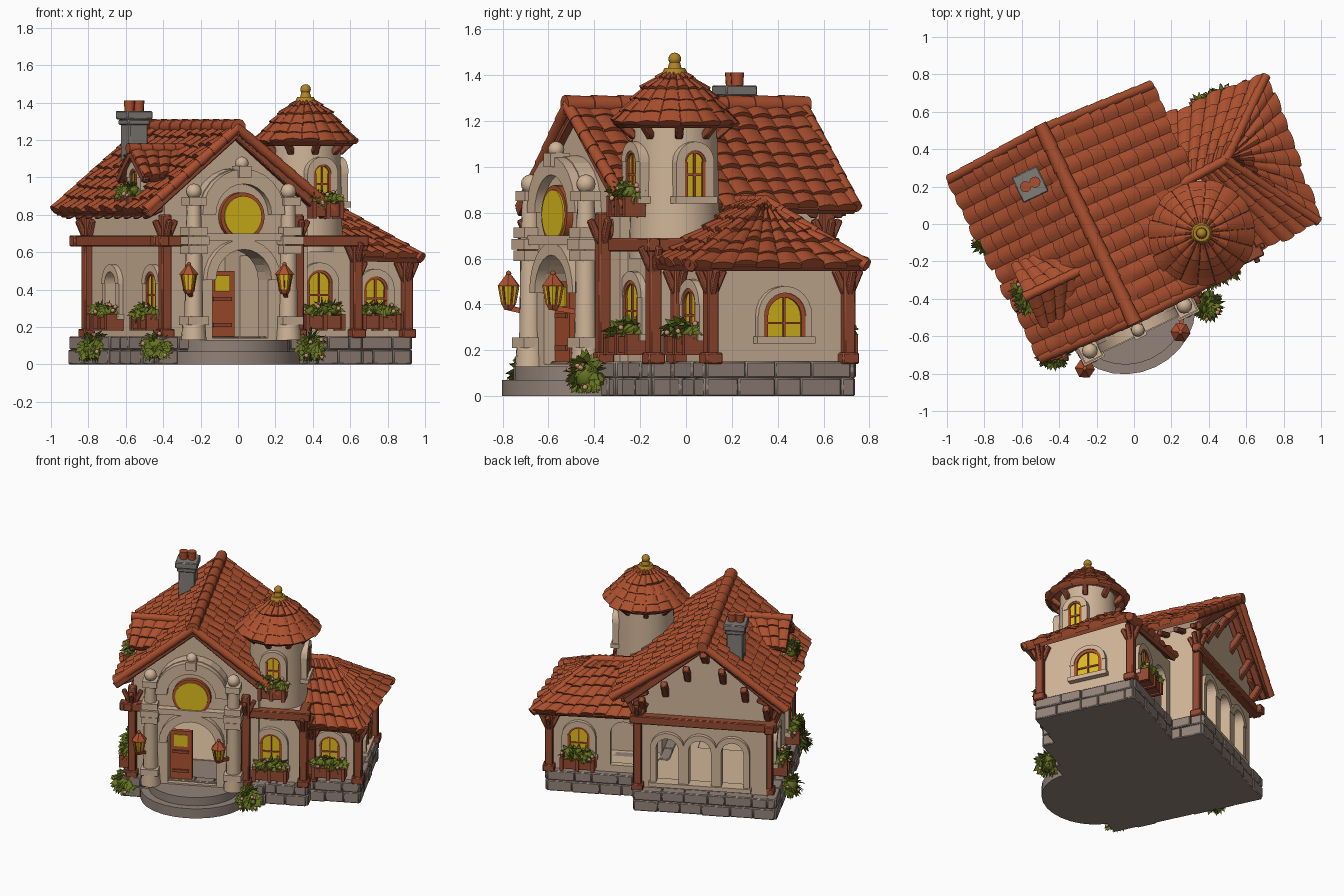
import bpy, bmesh, random
from math import sin, cos, pi, radians
from mathutils import Vector as V, Matrix as Mx

random.seed(4)
if "Cube" in bpy.data.objects:
    bpy.data.objects.remove(bpy.data.objects["Cube"])

COLOURS = {"clay": (.41, .08, .028), "wood": (.29, .066, .03), "plaster": (.63, .46, .315),
           "stone": (.29, .225, .19), "slate": (.22, .2, .185), "glass": (.72, .5, .012),
           "gold": (.44, .23, .02), "leaf": (.13, .17, .016), "blossom": (.6, .28, .18)}
MATS = {}
for cname, rgb in COLOURS.items():
    m = bpy.data.materials.new(cname)
    m.use_nodes = True
    m.diffuse_color = (*rgb, 1)
    m.node_tree.nodes["Principled BSDF"].inputs["Base Color"].default_value = (*rgb, 1)
    MATS[cname] = m

TURN = Mx.Rotation(radians(25.5), 4, "Z")   # the house stands at an angle
PARTS = {}


def part(name, colour):
    return PARTS.setdefault(name, (bmesh.new(), colour))[0]


def finish(name, bm, colour, recalc=True):
    bm.normal_update()
    if recalc:
        bmesh.ops.recalc_face_normals(bm, faces=bm.faces)
    bm.transform(TURN)
    me = bpy.data.meshes.new(name)
    bm.to_mesh(me)
    bm.free()
    me.materials.append(MATS[colour])
    ob = bpy.data.objects.new(name, me)
    bpy.context.collection.objects.link(ob)
    return ob


def at(u, v, z=0, ang=0):
    return Mx.Translation((u, v, z)) @ Mx.Rotation(radians(ang), 4, "Z")


def box(bm, lo, hi, m=Mx()):
    lo, hi = V(lo), V(hi)
    bmesh.ops.create_cube(bm, size=1, matrix=m @ Mx.Translation((lo + hi) / 2) @ Mx.Diagonal((*(hi - lo), 1)))


def along(a, b):
    a, b = V(a), V(b)
    return Mx.Translation((a + b) / 2) @ (b - a).to_track_quat("Z", "Y").to_matrix().to_4x4(), (b - a).length


def beam(bm, a, b, w):
    m, d = along(a, b)
    bmesh.ops.create_cube(bm, size=1, matrix=m @ Mx.Diagonal((w, w, d, 1)))


def cyl(bm, a, b, r0, r1, n=14, m=Mx()):
    t, d = along(a, b)
    bmesh.ops.create_cone(bm, cap_ends=True, segments=n, radius1=r0, radius2=r1, depth=d, matrix=m @ t)


def ball(bm, c, r):
    bmesh.ops.create_uvsphere(bm, u_segments=12, v_segments=8, radius=r, matrix=Mx.Translation(c))


def prism(bm, pts, y0, y1, m=Mx()):
    f, b = ([bm.verts.new(m @ V((x, y, z))) for x, z in pts] for y in (y0, y1))
    bm.faces.new(f)
    bm.faces.new(b[::-1])
    for i in range(len(pts)):
        j = (i + 1) % len(pts)
        bm.faces.new((f[i], b[i], b[j], f[j]))


def arc(r, zc, n=12):
    return [(r * cos(pi * i / n), zc + r * sin(pi * i / n)) for i in range(n + 1)]


def arch(bm, w, z0, zs, y0, y1, m=Mx()):
    prism(bm, [(-w, z0), (w, z0)] + arc(w, zs), y0, y1, m)


def band(bm, r0, r1, zc, y0, y1, m=Mx()):
    prism(bm, arc(r1, zc) + arc(r0, zc)[::-1], y0, y1, m)


def tiles(bm, a, b, c, d, cols, rows, lift=.019):
    """Overlapping barrel tiles on the patch a-b (eave) to d-c (top), over a board."""
    a, b, c, d = map(V, (a, b, c, d))
    n = (b - a).cross(d - a).normalized()
    up = n.z > 0
    n = n if up else -n
    spot = lambda s, t: a.lerp(b, s).lerp(d.lerp(c, s), t)
    for r in range(rows):
        for i in range(cols):
            t0 = (r + random.uniform(-.18, .12)) / rows
            t1 = min((r + 1.25) / rows, 1)
            k = random.uniform(.7, 1.2) * lift
            strips = []
            for j in range(5):
                s, hump = (i + j / 4) / cols, k * .8 * sin(pi * j / 4)
                strips.append([bm.verts.new(p) for p in (spot(s, t0) - n * .008, spot(s, t0) + n * (k + hump),
                                                         spot(s, t1) + n * (.003 + hump * .7))])
            for p, q in zip(strips, strips[1:]):
                for e in (0, 1):
                    f = (p[e], q[e], q[e + 1], p[e + 1])
                    bm.faces.new(f if up else f[::-1])
    under = part("roof_boards", "wood")
    ring = [a, b, c, d] if (c - d).length > 1e-4 else [a, b, c]
    res = [[under.verts.new(p - n * h) for p in ring] for h in (.004, .032)]
    under.faces.new(res[0])
    under.faces.new(res[1][::-1])
    for i in range(len(ring)):
        j = (i + 1) % len(ring)
        under.faces.new((res[0][i], res[1][i], res[1][j], res[0][j]))


def ridge(bm, a, b, r, n):
    a, b = V(a), V(b)
    for i in range(n):
        cyl(bm, a.lerp(b, i / n), a.lerp(b, (i + 1.1) / n), r * 1.08, r * .92, 10)


def foliage(c, size, count):
    bm, c = part("foliage", "leaf"), V(c)
    for _ in range(count):
        d = V([random.gauss(0, 1) for _ in range(3)]).normalized()
        p = c + V([d[i] * size[i] * random.uniform(.6, 1) for i in range(3)])
        p.z = max(p.z, .045)
        side, tip = d.orthogonal().normalized() * .018, (d + V((0, 0, -.5))).normalized() * .036
        if side.cross(tip).z < 0:
            side = -side
        bm.faces.new([bm.verts.new(q) for q in (p - tip, p + side, p + tip, p - side)])
        if random.random() < .07:
            ball(part("blossoms", "blossom"), p + d * .01, .012)
    bmesh.ops.create_icosphere(bm, subdivisions=2, radius=.75, matrix=Mx.Translation(c) @ Mx.Diagonal((*size, 1)))


def flower_box(u, v, z, ang, w=.09):
    m = at(u, v, z, ang)
    box(part("flower_boxes", "wood"), (-w, -.09, -.03), (w, -.01, .04), m)
    for x in (-w, 0, w):
        box(part("flower_boxes", "wood"), (x - .012, -.1, -.04), (x + .012, 0, .05), m)
    for x in (-w * .6, 0, w * .6):
        foliage(m @ V((x, -.055, .06 + random.uniform(-.01, .02))), (.05, .05, .04), 36)


def window(u, v, z, ang, w, h, glass=True, planter=True, wide=.04):
    """Arched window: z is the sill, h the height of the spring."""
    m, st, fr = at(u, v, z, ang), part("window_surrounds", "plaster"), part("window_frames", "clay")
    for s in (-1, 1):
        x = s * (w + wide / 2)
        box(st, (x - wide / 2, -.026, 0), (x + wide / 2, .03, h), m)
        if glass:
            box(fr, (s * w * .9 - .01, -.024, 0), (s * w * .9 + .01, .01, h), m)
    band(st, w, w + wide, h, -.03, .03, m)
    box(st, (-w - wide - .01, -.04, -.03), (w + wide + .01, .02, 0), m)
    if glass:
        band(fr, w * .8, w, h, -.024, .01, m)
        arch(part("window_panes", "glass"), w * .92, 0, h, -.014, -.006, m)
        box(fr, (-.005, -.022, 0), (.005, 0, h + w * .9), m)
        box(fr, (-w, -.022, h * .6), (w, 0, h * .6 + .01), m)
    if planter:
        flower_box(u, v, z - .05, ang, w + .03)


def cut(ob, cutters):
    """Cut openings for good and drop the cutters."""
    for bm in cutters:
        tool = finish("cutter", bm, "plaster")
        tool.hide_render = True
        mod = ob.modifiers.new("opening", "BOOLEAN")
        mod.operation, mod.solver, mod.object = "DIFFERENCE", "EXACT", tool
        me = bpy.data.meshes.new_from_object(ob.evaluated_get(bpy.context.evaluated_depsgraph_get()))
        ob.modifiers.clear()
        ob.data = me
        bpy.data.objects.remove(tool)


def cutter(fn, *args):
    bm = bmesh.new()
    fn(bm, *args)
    return bm


RU, LEFT, REAR = -.225, -.635, .555   # main house: ridge line, left wall, back wall
BACK_ARCHES = (.03, -.19, -.41)

# Walls
gable = lambda e: [(LEFT + e, .1 + e), (.21 - e, .1 + e), (.21 - e, .86), (RU, 1.21 - e), (LEFT + e, .86)]
passage = lambda: cutter(box, (.1, 0, .15), (.32, .32, .58))
main = finish("main_walls", cutter(prism, gable(0), -.42, REAR), "plaster")
cut(main, [cutter(prism, gable(.045), -.375, REAR - .045), cutter(arch, .165, .14, .45, -.3, .3, at(RU, -.42)),
           passage(), cutter(arch, .065, .27, .43, -.1, .1, at(LEFT, .2, 0, -90))]
    + [cutter(arch, .075, .2, .45, -.1, .1, at(u, REAR)) for u in BACK_ARCHES])
wing = finish("wing_walls", cutter(box, (.19, -.28, .1), (.85, .36, .63)), "plaster")
cut(wing, [cutter(box, (.235, -.235, .15), (.805, .315, .6)), passage(),
           cutter(arch, .09, .2, .43, -.1, .1, at(.36, .36))])
box(part("tower_base", "plaster"), (.16, -.38, .1), (.5, .02, .68))
tower = part("tower", "plaster")
cyl(tower, (.305, -.2, .6), (.305, -.2, 1.2), .2, .185, 24)

# Stone foundation with loose blocks round each edge
found, blocks = part("foundation", "stone"), part("foundation_blocks", "stone")
for u0, u1, v0, v1 in ((-.7, .25, -.46, .61), (.1, .53, -.42, .1), (.2, .87, -.32, .395)):
    box(found, (u0, v0, 0), (u1, v1, .14))
    for ang, x0, x1, off in ((0, u0, u1, -v0), (180, -u1, -u0, v1), (90, v0, v1, u1), (-90, -v1, -v0, -u0)):
        for z0, z1 in ((0, .078), (.08, .15)):
            x = x0
            while x < x1 - .01:
                nx = min(x + random.uniform(.1, .2), x1)
                y = -off - random.uniform(.006, .018)
                box(blocks, (x, y, z0), (nx - .001, y + .07, z1), Mx.Rotation(radians(ang), 4, "Z"))
                x = nx
# Rounded entrance steps
for r, z0, z1 in ((.32, 0, .07), (.27, .07, .13)):
    cyl(part("entrance_steps", "stone"), (0, 0, z0), (0, 0, z1), r, r, 28, at(RU, -.42) @ Mx.Diagonal((1.12, 1, 1, 1)))

# Entrance portal: arch below, round window above
portal = finish("portal_wall", cutter(arch, .25, .1, .8, -.07, .02, at(RU, -.43)), "plaster")
cut(portal, [cutter(arch, .165, .14, .45, -.3, .3, at(RU, -.43))])
trim, pm = part("portal_trim", "plaster"), at(RU, -.5)
band(trim, .165, .22, .45, -.045, .03, pm)
band(trim, .165, .245, .8, -.045, .03, pm)
box(trim, (-.3, -.05, .66), (.3, .03, .7), pm)
box(trim, (-.035, -.065, 1.0), (.035, .03, 1.06), pm)
ball(trim, pm @ V((0, -.02, 1.075)), .036)
cyl(part("round_window_frame", "clay"), (0, -.03, .79), (0, .02, .79), .13, .13, 24, pm)
cyl(part("window_panes", "glass"), (0, -.038, .79), (0, -.03, .79), .11, .11, 24, pm)
for s in (-1, 1):
    x = s * .28
    for z0, z1, r in ((.13, .22, .068), (.24, .6, .05), (.72, .86, .042)):
        cyl(trim, (x, -.01, z0), (x, -.01, z1), r, r * .9, 12, pm)
    for z, g in ((.23, .06), (.61, .055), (.66, .062), (.71, .055), (.87, .05)):
        box(trim, (x - g, -.01 - g, z - .02), (x + g, -.01 + g, z + .025), pm)
    ball(trim, pm @ V((x, -.01, .925)), .042)
# Half-open door
box(part("door", "clay"), (-.385, -.45, .14), (-.235, -.42, .5))
for z in (.2, .34):
    box(part("door_boards", "wood"), (-.365, -.46, z), (-.255, -.44, z + .02))
box(part("door_pane", "glass"), (-.355, -.458, .39), (-.265, -.45, .475))

# Lanterns on brackets
lamp, glow = part("lanterns", "clay"), part("lantern_glass", "glass")
for u, v, hold in ((-.57, -.585, -.505), (-.025, -.63, .05)):
    cyl(glow, (u, v, .4), (u, v, .48), .03, .046, 6)
    cyl(lamp, (u, v, .48), (u, v, .53), .054, .012, 6)
    cyl(lamp, (u, v, .375), (u, v, .4), .02, .034, 6)
    ball(lamp, (u, v, .535), .012)
    for k in range(6):
        d = V((cos(k * pi / 3), sin(k * pi / 3), 0))
        beam(lamp, V((u, v, .4)) + d * .028, V((u, v, .48)) + d * .043, .008)
    beam(lamp, (u, v, .385), (hold, -.5, .36), .022)

# Windows
window(LEFT, .2, .27, -90, .065, .16, glass=False)
window(LEFT, -.3, .27, -90, .065, .16)
window(.29, -.38, .27, 0, .075, .16)
window(.67, -.28, .27, 0, .07, .13)
window(.85, .06, .26, 90, .1, .09, planter=False, wide=.03)
window(.66, .36, .27, 180, .075, .13)
window(.305, -.385, .87, 0, .05, .15)
window(.487, -.2, .87, 90, .05, .15, planter=False)
window(-.64, -.1, .9, -90, .045, .1)
for u in BACK_ARCHES:
    window(u, REAR, .2, 180, .075, .25, glass=False, planter=False)

# Timber frame: posts with braces, then belt beams and rafter ends
tim = part("timber_frame", "wood")
for u, v, h in ((-.64, -.435, .8), (-.645, .51, .8), (.23, .57, .8), (.51, -.4, .68), (.86, -.29, .58),
                (.86, .37, .58), (.13, -.465, .8), (.55, -.3, .58)):
    beam(tim, (u, v, .14), (u, v, h), .055)
    box(tim, (u - .04, v - .04, .14), (u + .04, v + .04, .19))
    for du, dv in ((.06, 0), (-.06, 0), (0, .06), (0, -.06)):
        beam(tim, (u, v, h - .16), (u + du, v + dv, h - .03), .03)
for a, b in (((-.665, -.48), (-.665, .64)), ((-.71, .58), (.28, .58)), ((.08, -.42), (.56, -.42)),
             ((.51, -.44), (.51, .0)), ((-.72, -.445), (-.52, -.445))):
    beam(tim, (*a, .66), (*b, .66), .06)
for k in range(9):
    v = -.38 + k * .12
    beam(tim, (-.74, v, .79), (-.58, v, .86), .035)
    beam(tim, (.34, v, .79), (.16, v, .86), .035)
for s in (-1, 1):
    for v in (-.435, .61):
        beam(tim, (RU, v, 1.235), (RU + s * .53, v, .8), .05)
    for k in (.12, .27, .42):
        z = 1.18 - k * .82
        beam(tim, (RU + s * k, REAR - .02, z - .13), (RU + s * k, .63, z - .01), .045)
beam(tim, (RU, .5, 1.07), (RU, .64, 1.19), .05)

# Main roof, its corners slightly out of square
roof = part("main_roof", "clay")
for fu, fv, bu, bv in ((-.755, -.435, -.785, .64), (.35, -.45, .4, .63)):
    tiles(roof, (fu, fv, .82), (bu, bv, .82), (RU, .67, 1.265), (RU, -.465, 1.265), 12, 8)
    ridge(roof, (fu, fv, .825), (RU, -.465, 1.265), .027, 7)
    ridge(roof, (bu, bv, .825), (RU, .67, 1.265), .027, 7)
ridge(roof, (RU, -.48, 1.27), (RU, .685, 1.27), .04, 9)
# Wing roof with a hipped end
wr, top, inner = part("wing_roof", "clay"), (.595, .1, .85), (.22, .08, .85)
front, back = (.895, -.41, .57), (.975, .41, .57)
tiles(wr, (.52, -.41, .58), front, top, (.42, .09, .85), 5, 6)
tiles(wr, front, back, top, top, 8, 6)
tiles(wr, back, (.3, .45, .6), inner, top, 8, 6)
for p in (front, back, inner):
    ridge(wr, p, top, .026, 6)
# Dormer
box(part("dormer_walls", "plaster"), (-.63, -.2, .8), (-.4, 0, 1.04))
prism(part("dormer_walls", "plaster"), [(-.1, 1.03), (.1, 1.03), (0, 1.14)], 0, .3, at(-.63, -.1, 0, -90))
for s in (-1, 1):
    v = -.1 + s * .17
    tiles(part("dormer_roof", "clay"), (-.69, v, 1.0), (-.5, v, 1.0), (-.36, -.1, 1.15), (-.69, -.1, 1.15), 4, 3)
    beam(tim, (-.67, v, .98), (-.67, -.1, 1.13), .035)
ridge(part("dormer_roof", "clay"), (-.7, -.1, 1.155), (-.36, -.1, 1.155), .026, 5)
# Tower roof with finial
tc = V((.305, -.2, 0))
for i in range(18):
    d0, d1 = (V((cos(k * pi / 9), sin(k * pi / 9), 0)) for k in (i, i + 1))
    for r0, z0, r1, z1, rows in ((.272, 1.19, .14, 1.335, 3), (.14, 1.335, .02, 1.42, 2)):
        lo, hi = V((0, 0, z0)), V((0, 0, z1))
        tiles(part("tower_roof", "clay"), tc + lo + d0 * r0, tc + lo + d1 * r0, tc + hi + d1 * r1, tc + hi + d0 * r1, 1, rows, .012)
    if i % 2:
        beam(tim, tc + d0 * .18 + V((0, 0, 1.13)), tc + d0 * .245 + V((0, 0, 1.19)), .035)
fin = part("tower_finial", "gold")
for z0, z1, r0, r1 in ((1.4, 1.43, .06, .045), (1.43, 1.46, .03, .022)):
    cyl(fin, tc + V((0, 0, z0)), tc + V((0, 0, z1)), r0, r1)
ball(fin, tc + V((0, 0, 1.47)), .028)

# Chimney with pots
cm, chim = at(-.41, .43), part("chimney", "slate")
for g, z0, z1 in ((.055, 1.0, 1.3), (.064, 1.28, 1.31), (.075, 1.31, 1.355)):
    box(chim, (-g, -g, z0), (g, g, z1), cm)
for x in (-.028, .028):
    cyl(part("chimney_pots", "clay"), (x, 0, 1.35), (x, 0, 1.41), .026, .03, 10, cm)

# Bushes at the foot of the walls
for u, v in ((-.74, .25), (-.69, -.44), (.165, -.56)):
    foliage((u, v, .09), (.075, .075, .085), 150)

for name, (bm, colour) in PARTS.items():
    ob = finish(name, bm, colour, not name.endswith("_roof") and name != "foliage")
    if name in ("timber_frame", "foundation_blocks", "chimney"):
        bev = ob.modifiers.new("soft_edges", "BEVEL")
        bev.width, bev.segments, bev.limit_method = .006, 1, "ANGLE"
    bpy.ops.object.select_all(action="DESELECT")
    ob.select_set(True)
    bpy.context.view_layer.objects.active = ob
    bpy.ops.object.shade_smooth_by_angle(angle=radians(40))
